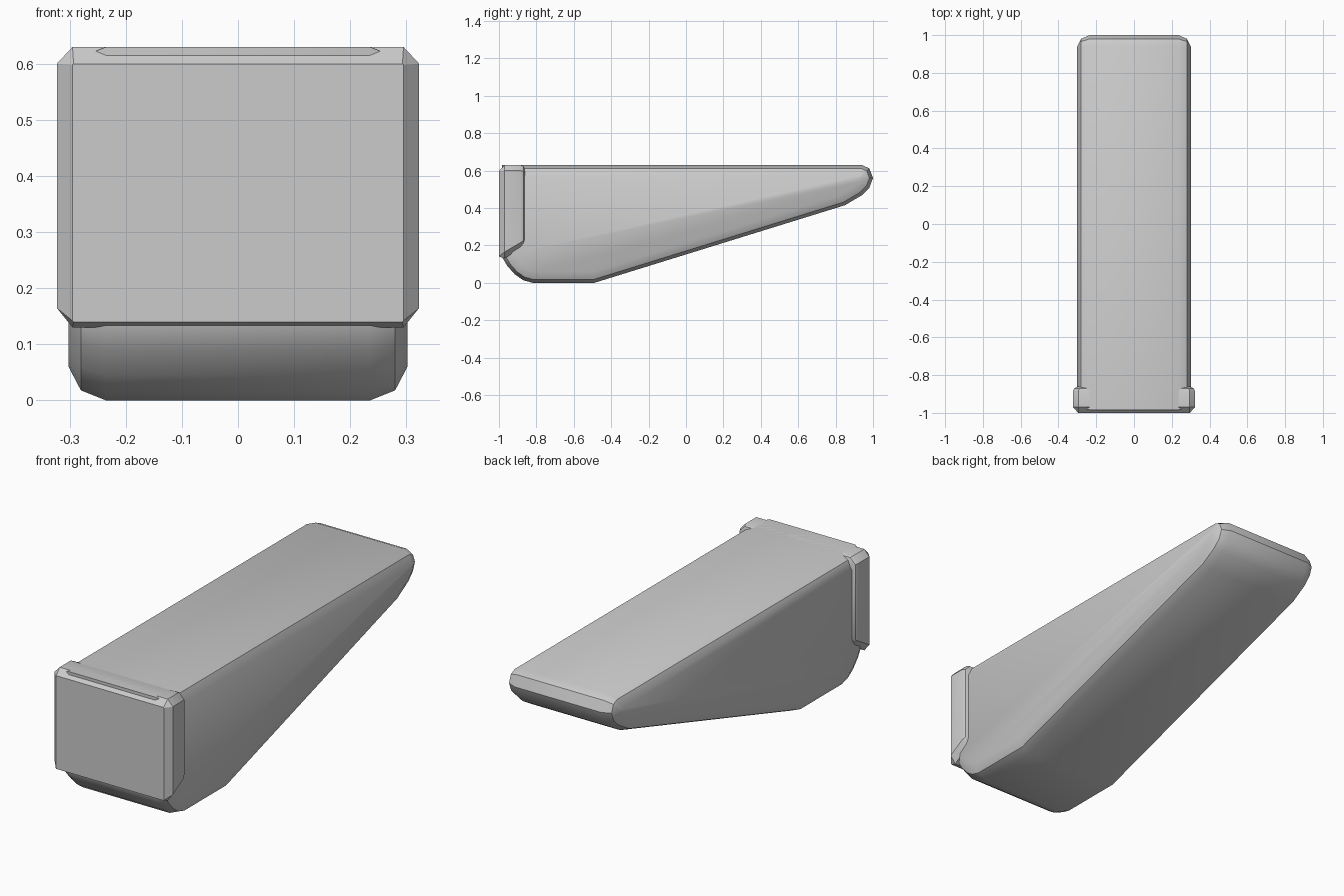
import bpy, bmesh, math
from mathutils import Vector

if "Cube" in bpy.data.objects:
    bpy.data.objects.remove(bpy.data.objects["Cube"])

grey = bpy.data.materials.new("light grey")
grey.diffuse_color = (0.6, 0.6, 0.6, 1)
grey.use_nodes = True
grey.node_tree.nodes["Principled BSDF"].inputs["Base Color"].default_value = grey.diffuse_color


def loft(name, rings):
    """Skin a list of equal-length point loops and cap both ends."""
    bm = bmesh.new()
    loops = [[bm.verts.new(p) for p in r] for r in rings]
    n = len(loops[0])
    for a, b in zip(loops, loops[1:]):
        for i in range(n):
            j = (i + 1) % n
            bm.faces.new((a[i], a[j], b[j], b[i]))
    bm.faces.new(loops[0])
    bm.faces.new(loops[-1])
    bmesh.ops.recalc_face_normals(bm, faces=bm.faces)
    mesh = bpy.data.meshes.new(name)
    bm.to_mesh(mesh)
    bm.free()
    mesh.materials.append(grey)
    ob = bpy.data.objects.new(name, mesh)
    bpy.context.collection.objects.link(ob)
    bpy.ops.object.select_all(action='DESELECT')
    ob.select_set(True)
    bpy.context.view_layer.objects.active = ob
    bpy.ops.object.shade_smooth_by_angle(angle=math.radians(32))
    return ob


def inset(pts, d):
    """Offset a clockwise convex outline inward by d."""
    out = []
    for i, p in enumerate(pts):
        p = Vector(p)
        e1 = (p - Vector(pts[i - 1])).normalized()
        e2 = (Vector(pts[(i + 1) % len(pts)]) - p).normalized()
        n1, n2 = Vector((e1.y, -e1.x)), Vector((e2.y, -e2.x))
        out.append(p + (n1 + n2) * d / (1 + n1.dot(n2)))
    return out


# Wedge body: side outline (y, z), rounded towards both sides
outline = [(-0.985, 0.63), (0.94, 0.63), (0.98, 0.612), (1.0, 0.56),
           (0.98, 0.508), (0.94, 0.468), (0.85, 0.415), (-0.49, 0.0),
           (-0.82, 0.0), (-0.87, 0.014), (-0.915, 0.045), (-0.955, 0.09),
           (-0.985, 0.14)]
steps = [(0.302, 0.06), (0.28, 0.018), (0.235, 0.0)]
steps += [(-x, d) for x, d in reversed(steps)]
loft("wedge_body", [[(x, p[0], p[1]) for p in inset(outline, d)] for x, d in steps])


# Front end plate: eight-sided sections along y
def section(y, w, cut, low, low_side, high_side, high):
    half = [(w - cut, low), (w, low_side), (w, high_side), (w - cut, high)]
    return [(x, y, z) for x, z in half] + [(-x, y, z) for x, z in reversed(half)]


loft("front_plate", [
    section(-1.0, 0.295, 0.002, 0.14, 0.142, 0.598, 0.60),
    section(-0.97, 0.323, 0.028, 0.13, 0.165, 0.60, 0.63),
    section(-0.885, 0.323, 0.028, 0.185, 0.215, 0.60, 0.63),
    section(-0.87, 0.316, 0.028, 0.198, 0.225, 0.596, 0.624),
    section(-0.86, 0.296, 0.025, 0.21, 0.235, 0.585, 0.605)])
